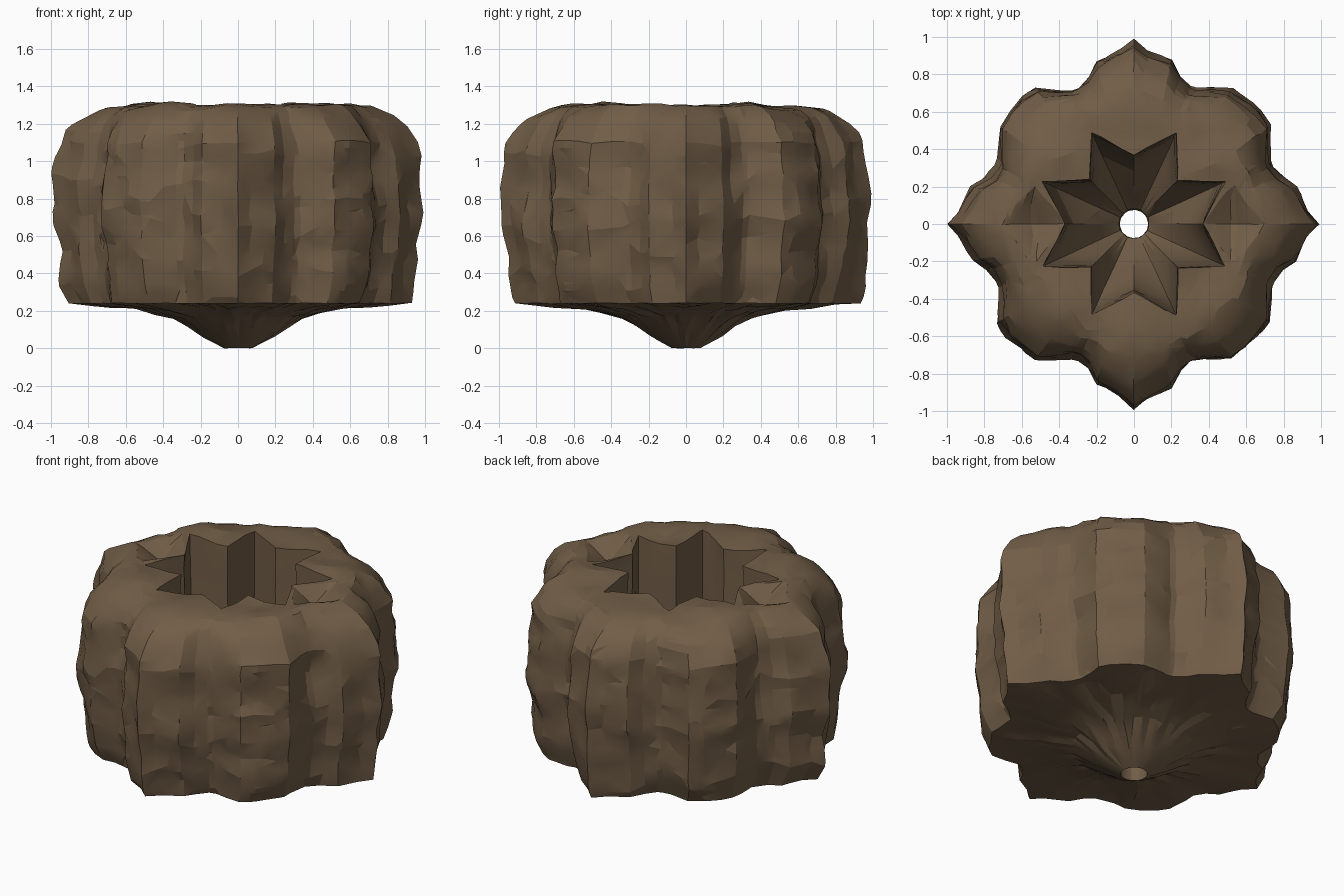
import bpy, bmesh, math
from mathutils import Vector, noise

if "Cube" in bpy.data.objects:
    bpy.data.objects.remove(bpy.data.objects["Cube"], do_unlink=True)

RAYS = 176

# One eighth of each plan outline, mirrored and turned into the full shape
OUTER = [(1, 0), (0.94, 0.07), (0.87, 0.2), (0.79, 0.25), (0.73, 0.32), (0.73, 0.53), (0.68, 0.6)]
INNER = [(0.37, 0), (0.485, 0.225), (0.235, 0.235)]


def full_outline(eighth):
    """Polar (angle, radius) list with eight-fold mirror symmetry."""
    corners = {}
    for x, y in eighth:
        a, r = math.atan2(y, x), math.hypot(x, y)
        for q in range(4):
            for s in (a, math.pi / 2 - a):
                corners[round((s + q * math.pi / 2) % math.tau, 4)] = r
    return sorted(corners.items())


def radius_at(outline, t):
    """Distance from the centre to the outline along angle t."""
    for i, (a1, r1) in enumerate(outline):
        a0, r0 = outline[i - 1]
        span, part = (a1 - a0) % math.tau, (t - a0) % math.tau
        if part <= span:
            return r0 * r1 * math.sin(span) / (r0 * math.sin(part) + r1 * math.sin(span - part))
    return outline[0][1]


outer, inner = full_outline(OUTER), full_outline(INNER)

# Even rays, with the closest one moved onto each corner
angles = [i * math.tau / RAYS for i in range(RAYS)]
for a, _ in outer + inner:
    angles[round(a / math.tau * RAYS) % RAYS] = a
r_out = [radius_at(outer, a) for a in angles]
r_in = [radius_at(inner, a) for a in angles]


def mix(a, b, f):
    return a + (b - a) * f


def curve(points, v):
    """Piecewise linear lookup."""
    for (a, fa), (b, fb) in zip(points, points[1:]):
        if v <= b:
            return mix(fa, fb, (v - a) / (b - a))
    return points[-1][1]


def chips(p, freq, flat):
    """Hollowed chisel marks with ridges between them."""
    q = Vector((p.x * freq, p.y * freq, p.z * freq * flat))
    return noise.voronoi(q)[0][0] - 0.5


# Rings of the closed stone: underside, outer wall, top, well
rings = []   # (kind, list of points)


def add_ring(kind, radii, z):
    rings.append((kind, [Vector((r * math.cos(a), r * math.sin(a), z)) for a, r in zip(angles, radii)]))


for r, z, f in [(0.075, 0, 0), (0.14, 0.035, 0), (0.2, 0.07, 0), (0.27, 0.12, 0), (0.35, 0.165, 0.05),
                (0.45, 0.19, 0.15), (0.55, 0.21, 0.3), (0.7, 0.225, 0.6), (0.82, 0.235, 0.95)]:
    add_ring("under", [mix(r, ro * r, f) for ro in r_out], z)

WALL = [(0.24, 0.905), (0.32, 0.935), (0.45, 0.955), (0.7, 0.99), (0.9, 0.975), (1.1, 0.955)]
for i in range(26):
    z = mix(0.24, 1.1, i / 25)
    s = curve(WALL, z)
    add_ring("wall", [r * s for r in r_out], z)

TOP = [(0, 1.1), (0.06, 1.16), (0.15, 1.215), (0.25, 1.245), (0.4, 1.285), (0.6, 1.3), (1, 1.295)]
for i in range(1, 17):
    f = i / 16
    add_ring("top", [mix(ro * 0.955, ri, f) for ro, ri in zip(r_out, r_in)], curve(TOP, f))

for z, s, f in [(1.2, 1, 0), (1.05, 0.995, 0), (0.9, 0.985, 0), (0.75, 0.97, 0), (0.6, 0.94, 0),
                (0.47, 0.86, 0), (0.38, 0.74, 0.05), (0.29, 0.56, 0.15), (0.2, 0.38, 0.4), (0.11, 0.22, 0.9)]:
    add_ring("well", [mix(ri * s, 0.07 + (z - 0.1), f) for ri in r_in], z)


def weather(kind, p):
    """Roughen one point according to the side of the stone it lies on."""
    out = Vector((p.x, p.y, 0)).normalized()
    if kind == "wall":
        d = 0.055 * chips(p, 3.5, 1.3) + 0.015 * chips(p, 7, 2.2) + 0.01 * noise.noise(p * 3)
        lift = 0.02 * noise.noise(p * 6) * min(1, (p.z - 0.24) * 5)
        return p + out * d + Vector((0, 0, lift))
    if kind == "top":
        d = 0.04 * chips(p, 4, 1) + 0.015 * noise.noise(p * 4)
        # Broken ledges on the two side lobes
        ledge = max(0, 0.1 - 0.6 * (abs(abs(p.x) - 0.53) + 0.8 * abs(p.y)))
        return p + Vector((0, 0, d - ledge)) + out * 0.02 * chips(p, 6, 1)
    if kind == "under" and p.z > 0:
        # Uneven hollows running down to the tip
        groove = noise.noise(out * 5 + p * 6)
        return p + Vector((0, 0, 0.018 * groove * min(1, p.z * 8)))
    if kind == "well":
        return p + out * 0.012 * noise.noise(p * 5)
    return p


bm = bmesh.new()
grid = [[bm.verts.new(weather(k, p)) for p in pts] for k, pts in rings]
for j, row in enumerate(grid):
    above = grid[(j + 1) % len(grid)]
    for i in range(RAYS):
        k = (i + 1) % RAYS
        bm.faces.new((row[i], row[k], above[k], above[i]))
bmesh.ops.recalc_face_normals(bm, faces=bm.faces)

mesh = bpy.data.meshes.new("carved_stone_well")
bm.to_mesh(mesh)
bm.free()
stone = bpy.data.objects.new("carved_stone_well", mesh)
bpy.context.collection.objects.link(stone)

# Brown stone
brown = bpy.data.materials.new("brown_stone")
brown.use_nodes = True
color = (0.165, 0.11, 0.063, 1)
brown.diffuse_color = color
brown.node_tree.nodes["Principled BSDF"].inputs["Base Color"].default_value = color
mesh.materials.append(brown)

# Merge the fine grid into larger chiselled facets
chisel = stone.modifiers.new("chisel", 'DECIMATE')
chisel.ratio = 0.2

bpy.context.view_layer.objects.active = stone
stone.select_set(True)
bpy.ops.object.modifier_apply(modifier="chisel")
bpy.ops.object.shade_smooth_by_angle(angle=math.radians(16))
